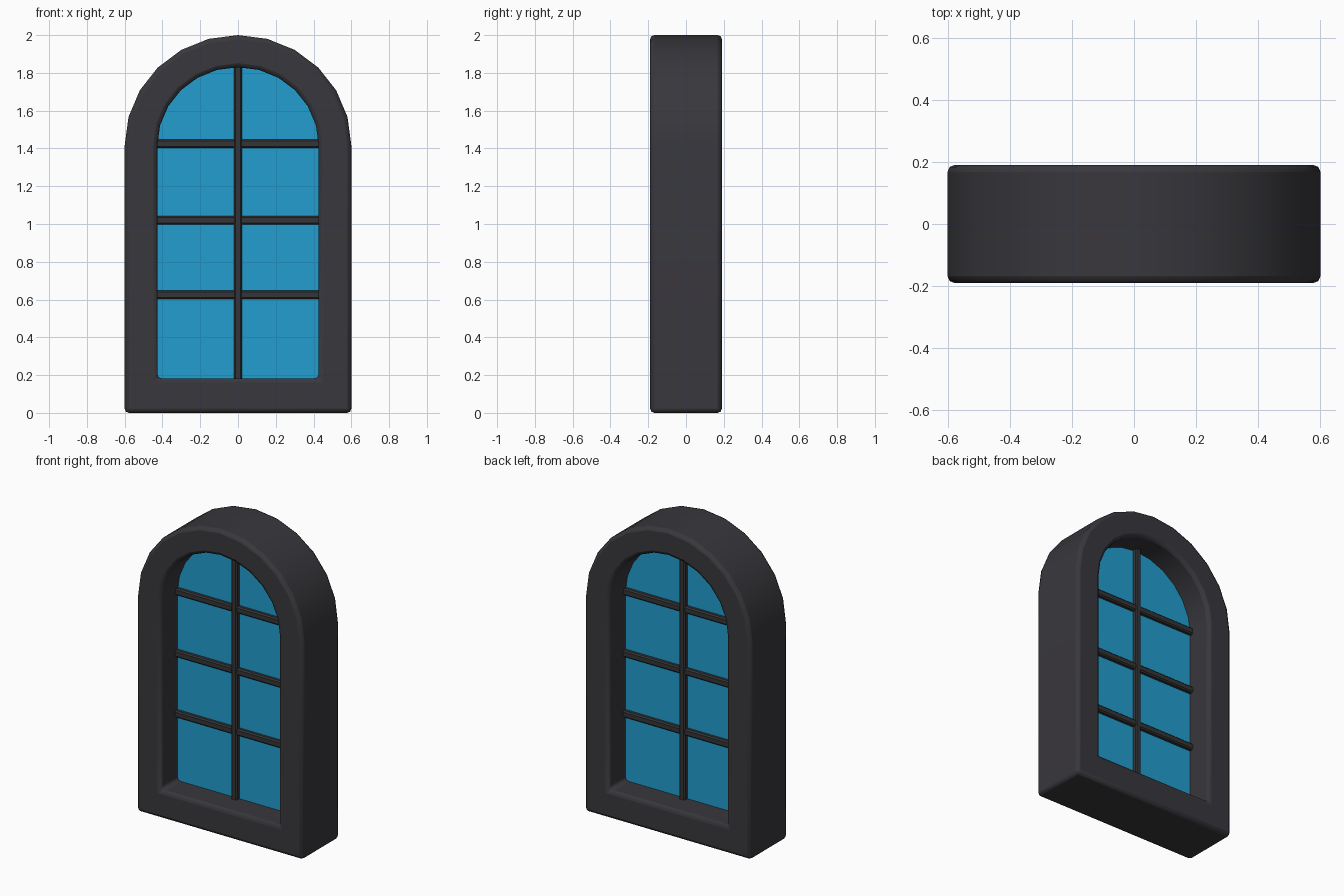
import bpy, bmesh, math

if "Cube" in bpy.data.objects:
    bpy.data.objects.remove(bpy.data.objects["Cube"])

def material(name, rgb):
    m = bpy.data.materials.new(name)
    m.diffuse_color = (*rgb, 1)
    m.use_nodes = True
    m.node_tree.nodes["Principled BSDF"].inputs["Base Color"].default_value = m.diffuse_color
    return m

FRAME = material("charcoal frame", (0.040, 0.038, 0.045))
BARS = material("charcoal bars", (0.036, 0.035, 0.038))
GLASS = material("blue glass", (0.016, 0.34, 0.62))

def arch(half_w, bottom, spring, rise, n=12):
    """Outline of a round-topped opening as (x, z) points."""
    pts = [(-half_w, bottom), (half_w, bottom)]
    for i in range(n + 1):
        a = math.pi * i / n
        pts.append((half_w * math.cos(a), spring + rise * math.sin(a)))
    return pts

def finish(name, bm, mat, bevel=0, segments=1, smooth=0):
    bmesh.ops.recalc_face_normals(bm, faces=bm.faces[:])
    me = bpy.data.meshes.new(name)
    bm.to_mesh(me)
    bm.free()
    me.materials.append(mat)
    ob = bpy.data.objects.new(name, me)
    bpy.context.collection.objects.link(ob)
    if bevel:
        b = ob.modifiers.new("bevel", 'BEVEL')
        b.width, b.segments = bevel, segments
        b.limit_method, b.angle_limit = 'ANGLE', math.radians(35)
    if smooth:
        bpy.ops.object.select_all(action='DESELECT')
        ob.select_set(True)
        bpy.context.view_layer.objects.active = ob
        bpy.ops.object.shade_smooth_by_angle(angle=math.radians(smooth))
    return ob

# Arched frame: ring between outer and inner outlines, front and back
bm = bmesh.new()
D = 0.19
outer, inner = arch(0.6, 0, 1.416, 0.584), arch(0.427, 0.183, 1.416, 0.414)
loops = [[bm.verts.new((x, y, z)) for x, z in pts]
         for pts, y in ((outer, -D), (inner, -D), (inner, D), (outer, D))]
n = len(outer)
for k in range(4):
    a, b = loops[k], loops[(k + 1) % 4]
    for i in range(n):
        j = (i + 1) % n
        bm.faces.new((a[i], a[j], b[j], b[i]))
bmesh.ops.recalc_face_normals(bm, faces=bm.faces[:])
finish("arched_frame", bm, FRAME, bevel=0.022, segments=2, smooth=50)

# Glass pane filling the opening
bm = bmesh.new()
pane = bm.faces.new([bm.verts.new((x, -0.015, z)) for x, z in arch(0.432, 0.178, 1.416, 0.42)])
ext = bmesh.ops.extrude_face_region(bm, geom=[pane], use_keep_orig=True)
for v in ext["geom"]:
    if isinstance(v, bmesh.types.BMVert):
        v.co.y = 0.015
finish("glass_pane", bm, GLASS)

# Glazing bars
def bar(name, size, z):
    bm = bmesh.new()
    bmesh.ops.create_cube(bm, size=1)
    for v in bm.verts:
        v.co.x *= size[0]
        v.co.y *= size[1]
        v.co.z = v.co.z * size[2] + z
    finish(name, bm, BARS, bevel=0.008)

bar("upright_bar", (0.042, 0.09, 1.67), 1.005)
for i, z in enumerate((0.625, 1.02, 1.425)):
    bar(f"cross_bar_{i + 1}", (0.87, 0.08, 0.044), z)
